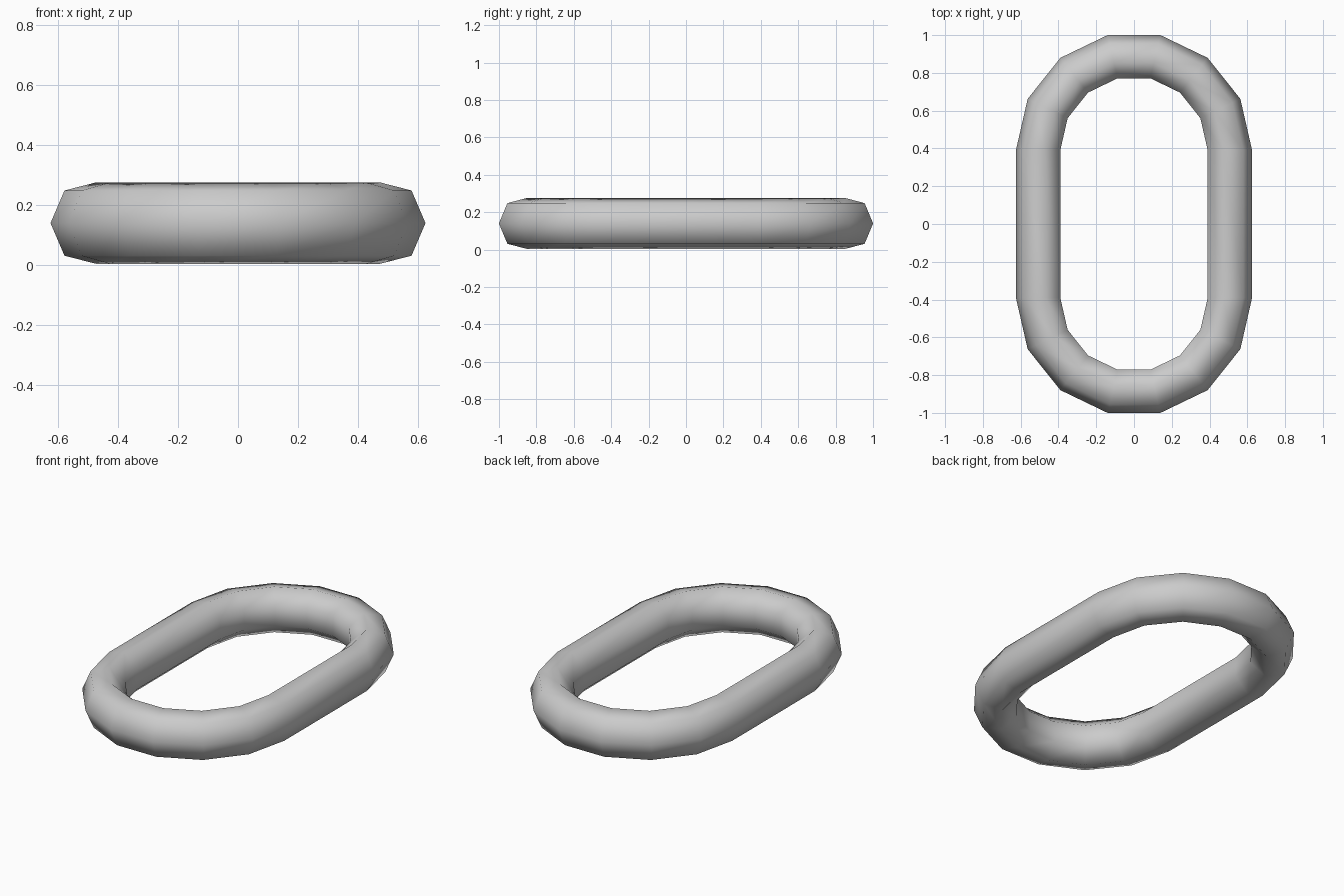
import bpy, bmesh
from math import sin, cos, pi

if "Cube" in bpy.data.objects:
    bpy.data.objects.remove(bpy.data.objects["Cube"])

SIDES, ARC = 7, 7            # tube sides, segments per half-ring
RX, RZ, MID_Z = 0.1236, 0.139, 0.14
MAJOR = 0.625 - RX
OFFSET = 0.391               # centre of each rounded end

bm = bmesh.new()
rings = []
# two half-rings, pulled apart along y
for end in (0, 1):
    for i in range(ARC + 1):
        a = pi * (end + i / ARC)
        y0 = OFFSET if end == 0 else -OFFSET
        ring = []
        for k in range(SIDES):
            t = 2 * pi * k / SIDES
            r = MAJOR + RX * cos(t)
            ring.append(bm.verts.new((r * cos(a), y0 + r * sin(a), MID_Z + RZ * sin(t))))
        rings.append(ring)

# skin neighbouring sections, closing the loop through the straight sides
for i, a in enumerate(rings):
    b = rings[(i + 1) % len(rings)]
    for k in range(SIDES):
        n = (k + 1) % SIDES
        bm.faces.new((a[k], b[k], b[n], a[n])).smooth = True
bmesh.ops.recalc_face_normals(bm, faces=bm.faces)

mesh = bpy.data.meshes.new("chain_link")
bm.to_mesh(mesh)
bm.free()
bpy.context.collection.objects.link(bpy.data.objects.new("chain_link", mesh))
